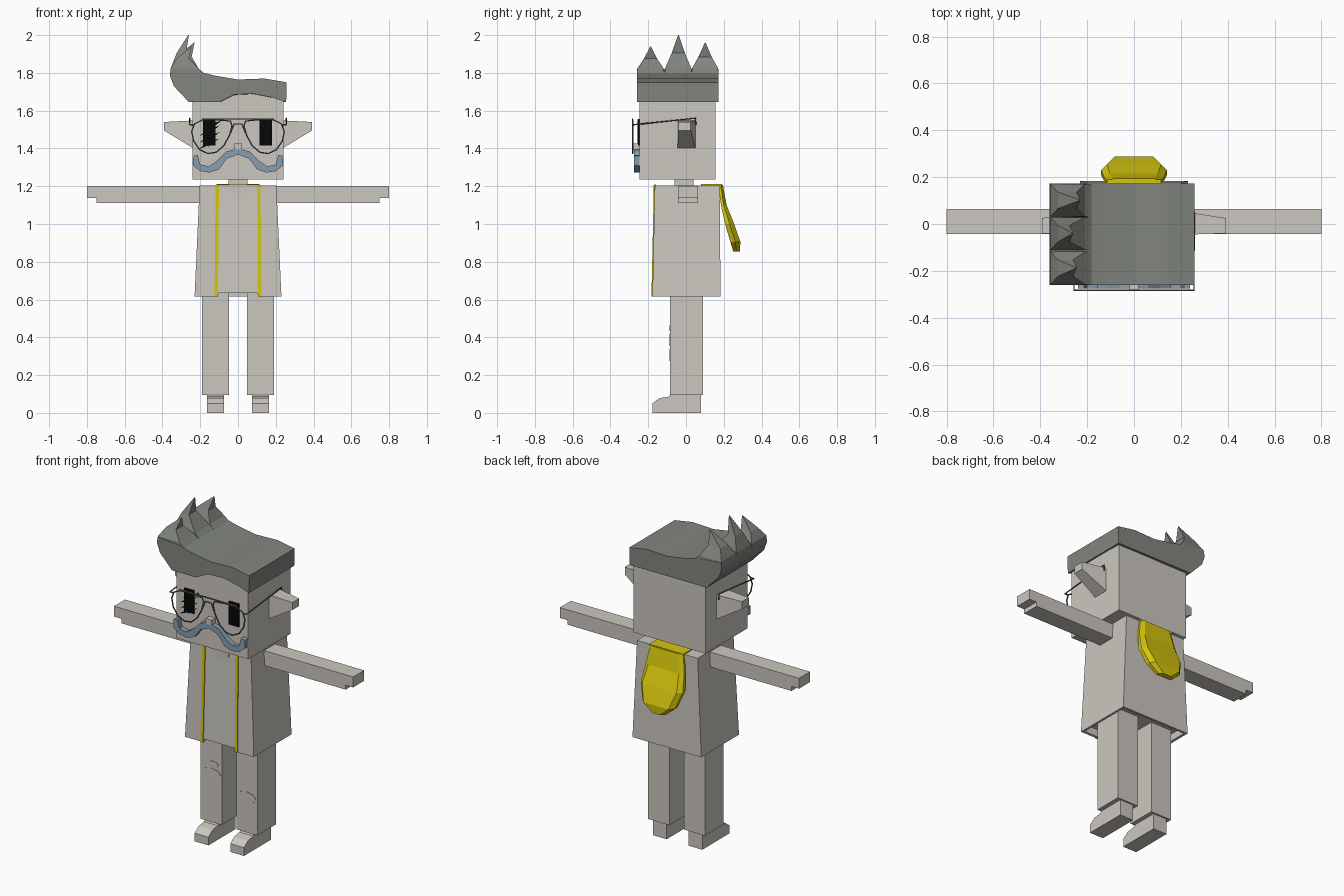
import bpy, bmesh, math

cube = bpy.data.objects.get("Cube")
if cube:
    bpy.data.objects.remove(cube, do_unlink=True)


def material(name, r, g, b):
    m = bpy.data.materials.new(name)
    m.use_nodes = True
    m.diffuse_color = (r, g, b, 1)
    m.node_tree.nodes["Principled BSDF"].inputs["Base Color"].default_value = (r, g, b, 1)
    return m


BEIGE = material("warm beige", 0.60, 0.57, 0.52)
HAIR = material("hair grey", 0.22, 0.235, 0.21)
YELLOW = material("hood yellow", 0.66, 0.56, 0.004)
BLUE = material("moustache blue", 0.24, 0.34, 0.41)
BLACK = material("eye black", 0.002, 0.002, 0.002)
METAL = material("frame grey", 0.12, 0.12, 0.12)


def add_object(name, mesh, mat):
    mesh.materials.clear()
    mesh.materials.append(mat)
    ob = bpy.data.objects.new(name, mesh)
    bpy.context.collection.objects.link(ob)
    return ob


def loft(name, loops, mat):
    """Join matching loops of points with quads and cap both ends."""
    bm = bmesh.new()
    rings = [[bm.verts.new(p) for p in loop] for loop in loops]
    n = len(rings[0])
    for a, b in zip(rings, rings[1:]):
        for i in range(n):
            j = (i + 1) % n
            bm.faces.new((a[i], a[j], b[j], b[i]))
    bm.faces.new(rings[0][::-1])
    bm.faces.new(rings[-1])
    bmesh.ops.recalc_face_normals(bm, faces=bm.faces[:])
    mesh = bpy.data.meshes.new(name)
    bm.to_mesh(mesh)
    bm.free()
    return add_object(name, mesh, mat)


def rect(x0, x1, y0, y1, z):
    return [(x0, y0, z), (x1, y0, z), (x1, y1, z), (x0, y1, z)]


def box(name, x0, x1, y0, y1, z0, z1, mat):
    return loft(name, [rect(x0, x1, y0, y1, z) for z in (z0, z1)], mat)


def slab(name, outline, y0, y1, mat):
    """Extrude an x-z outline along y."""
    return loft(name, [[(x, y, z) for x, z in outline] for y in (y0, y1)], mat)


def wire(name, points, radius, mat, closed=False):
    cu = bpy.data.curves.new(name, "CURVE")
    cu.dimensions = "3D"
    cu.bevel_depth = radius
    cu.bevel_resolution = 1
    cu.use_fill_caps = True
    sp = cu.splines.new("POLY")
    sp.points.add(len(points) - 1)
    for p, co in zip(sp.points, points):
        p.co = (*co, 1)
    sp.use_cyclic_u = closed
    tmp = bpy.data.objects.new(name + " path", cu)
    mesh = bpy.data.meshes.new_from_object(tmp)
    bpy.data.objects.remove(tmp)
    return add_object(name, mesh, mat)


# Head, neck and nose
box("head", -0.24, 0.24, -0.245, 0.157, 1.235, 1.70, BEIGE)
box("neck", -0.05, 0.05, -0.06, 0.04, 1.19, 1.24, BEIGE)
box("nose", -0.02, 0.02, -0.28, -0.24, 1.395, 1.425, BEIGE)

# Hair: wavy fringe in front, straight hem at the back
fringe = [(-0.26, 1.645), (-0.10, 1.645), (-0.02, 1.685), (0.08, 1.69), (0.18, 1.67), (0.255, 1.645)]
crown = [(0.258, 1.75), (0.14, 1.77), (0, 1.765), (-0.12, 1.785), (-0.22, 1.81),
         (-0.355, 1.82), (-0.36, 1.785), (-0.34, 1.73)]
front = [(x, -0.26, z) for x, z in fringe + crown]
back = [(x, 0.173, z) for x, z in [(x, 1.645) for x, _ in fringe] + crown]
loft("hair", [front, back], HAIR)

# Three spikes of the quiff, leaning inwards
for name, y, tip_x, tip_z in (("front", -0.187, -0.245, 1.94), ("middle", -0.04, -0.26, 2.0),
                              ("rear", 0.102, -0.23, 1.96)):
    mid = 1.81 + (tip_z - 1.81) * 0.5
    loft(name + "_hair_spike", [
        rect(-0.36, -0.17, y - 0.073, y + 0.071, 1.79),
        rect(-0.356, -0.21, y - 0.07, y + 0.068, 1.825),
        rect(-0.325, tip_x - 0.015, y - 0.036, y + 0.034, mid),
        rect(tip_x - 0.004, tip_x, y - 0.002, y + 0.002, tip_z)], HAIR)

# Eyes as thin plates, with ragged slashes over the right one
for side, x in (("right", -0.152), ("left", 0.148)):
    box(side + "_eye", x - 0.033, x + 0.033, -0.253, -0.244, 1.415, 1.555, BLACK)
for i, (x, z) in enumerate(((-0.155, 1.425), (-0.15, 1.46), (-0.15, 1.495), (-0.135, 1.525))):
    slab(f"eye_slash_{i + 1}", [(x - 0.055, z - 0.03), (x, z - 0.008), (x - 0.004, z - 0.018),
                               (x + 0.055, z + 0.028), (x + 0.004, z + 0.006), (x + 0.006, z + 0.016)],
         -0.257, -0.251, BLACK)

lens = [(0.04, 1.545), (0.12, 1.553), (0.19, 1.55), (0.23, 1.53), (0.245, 1.49), (0.235, 1.44),
        (0.205, 1.395), (0.16, 1.373), (0.115, 1.38), (0.075, 1.415), (0.045, 1.47), (0.032, 1.52)]
tache = [(0, 1.40), (0.06, 1.385), (0.11, 1.335), (0.155, 1.305), (0.2, 1.315), (0.213, 1.365),
         (0.24, 1.36), (0.238, 1.31), (0.2, 1.28), (0.15, 1.272), (0.1, 1.29), (0.06, 1.345), (0, 1.368)]
shoe = [(0.08, 0), (0.08, 0.1), (-0.08, 0.1), (-0.09, 0.086), (-0.14, 0.078), (-0.178, 0.05), (-0.178, 0)]

# Mirrored parts
for side, s in (("left", 1), ("right", -1)):
    # Ear tapering outwards, sloped underneath
    loft(side + "_ear", [
        [(s * x, y0, z0), (s * x, y1, z0), (s * x, y1, z1), (s * x, y0, z1)]
        for x, y0, y1, z0, z1 in ((0.235, -0.045, 0.05, 1.40, 1.548), (0.392, -0.04, 0.025, 1.495, 1.54))],
        BEIGE)
    # Glasses rim and temple with hook
    wire(side + "_glasses_rim", [(s * x, -0.283, z) for x, z in lens], 0.004, METAL, True)
    wire(side + "_glasses_temple", [(s * 0.235, -0.283, 1.525), (s * 0.256, -0.283, 1.525),
                                    (s * 0.256, 0.05, 1.56), (s * 0.256, 0.052, 1.525)], 0.004, METAL)
    # Moustache half
    slab(side + "_moustache", [(s * x, z) for x, z in tache], -0.275, -0.244, BLUE)
    # Arm with stepped fingertips
    slab(side + "_arm", [(s * x, z) for x, z in ((0.17, 1.11), (0.75, 1.11), (0.75, 1.137), (0.8, 1.137),
                                                 (0.8, 1.2), (0.17, 1.2))], -0.042, 0.063, BEIGE)
    # Leg and shoe
    xs = sorted((s * 0.048, s * 0.19))
    box(side + "_leg", *xs, -0.085, 0.09, 0.095, 0.66, BEIGE)
    loft(side + "_shoe", [[(s * x, y, z) for y, z in shoe] for x in (0.073, 0.165)], BEIGE)
    # Yellow edge of the coat opening
    loft(side + "_coat_trim", [rect(s * x, s * (x + 0.018), y - 0.005, y + 0.004, z)
                               for x, y, z in ((0.106, -0.178, 0.615), (0.101, -0.165, 1.207))], YELLOW)

# Glasses bridge
wire("glasses_top_bar", [(-0.19, -0.283, 1.556), (0.19, -0.283, 1.556)], 0.004, METAL)
wire("glasses_bridge", [(-0.04, -0.283, 1.48), (-0.02, -0.283, 1.53), (0.02, -0.283, 1.53),
                        (0.04, -0.283, 1.48)], 0.004, METAL)


# Coat: flared body, hollow at the hem, raised between the trims
def coat_loop(w, y0, y1, z, z_mid):
    return [(-w, y1, z), (w, y1, z), (w, y0, z), (0.105, y0, z), (0.104, y0, z_mid),
            (-0.104, y0, z_mid), (-0.105, y0, z), (-w, y0, z)]


loft("coat", [coat_loop(0.215, -0.163, 0.168, 0.66, 0.66),
              coat_loop(0.215, -0.163, 0.168, 0.616, 0.636),
              coat_loop(0.23, -0.178, 0.183, 0.615, 0.635),
              coat_loop(0.203, -0.165, 0.178, 1.205, 1.205)], BEIGE)
slab("shirt_collar", [(-0.06, 1.203), (0.06, 1.203), (0.055, 1.165), (0, 1.133), (-0.055, 1.165)],
     -0.171, -0.163, BEIGE)

# Hood hanging down the back
rows = ((0.11, 0.17, 0.195, 1.207), (0.128, 0.185, 0.215, 1.1), (0.14, 0.207, 0.255, 1.0),
        (0.108, 0.235, 0.288, 0.905), (0.05, 0.25, 0.285, 0.855))
loft("hood", [[(-w, y0, z), (w, y0, z), (w, (y0 + y1) / 2, z), (w - 0.025, y1, z),
               (0.025 - w, y1, z), (-w, (y0 + y1) / 2, z)] for w, y0, y1, z in rows], YELLOW)
box("hood_collar", -0.115, 0.115, 0.08, 0.19, 1.2, 1.211, YELLOW)
box("front_collar_edge", -0.115, 0.115, -0.168, -0.16, 1.2, 1.209, YELLOW)

# Knee patches
for name, x, z, w, h in (("right_knee_patch", -0.115, 0.388, 0.063, 0.033),
                         ("right_small_patch", -0.1, 0.45, 0.03, 0.016),
                         ("left_knee_patch", 0.117, 0.308, 0.063, 0.033)):
    ring = [math.tau * k / 8 for k in range(8)]
    slab(name, [(x + w * math.cos(a), z + h * math.sin(a)) for a in ring], -0.088, -0.084, BEIGE)
